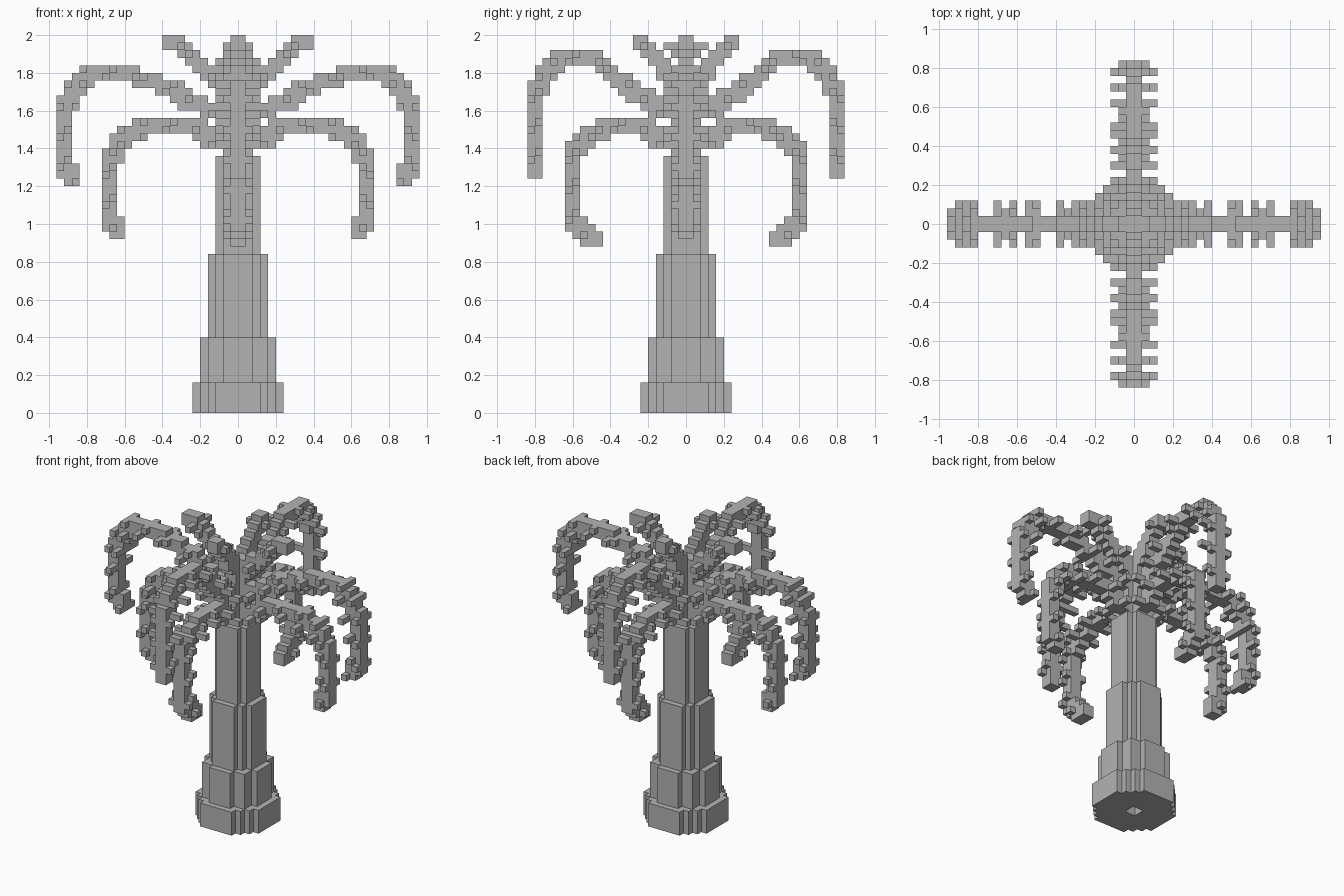
import bpy, bmesh, math

if "Cube" in bpy.data.objects:
    bpy.data.objects.remove(bpy.data.objects["Cube"])

V = 0.04  # size of one cube cell

grey = bpy.data.materials.new("plain grey")
grey.diffuse_color = (0.45, 0.45, 0.45, 1)
grey.use_nodes = True
grey.node_tree.nodes["Principled BSDF"].inputs["Base Color"].default_value = grey.diffuse_color

# face direction -> corner offsets (counter-clockwise seen from outside)
SIDES = {
    (1, 0, 0): [(1, 0, 0), (1, 1, 0), (1, 1, 1), (1, 0, 1)],
    (-1, 0, 0): [(0, 0, 0), (0, 0, 1), (0, 1, 1), (0, 1, 0)],
    (0, 1, 0): [(0, 1, 0), (0, 1, 1), (1, 1, 1), (1, 1, 0)],
    (0, -1, 0): [(0, 0, 0), (1, 0, 0), (1, 0, 1), (0, 0, 1)],
    (0, 0, 1): [(0, 0, 1), (1, 0, 1), (1, 1, 1), (0, 1, 1)],
    (0, 0, -1): [(0, 0, 0), (0, 1, 0), (1, 1, 0), (1, 0, 0)],
}


def voxel_object(name, cells):
    """Skin a set of cube cells with their exposed faces only."""
    bm = bmesh.new()
    verts = {}

    def vert(p):
        if p not in verts:
            verts[p] = bm.verts.new([c * V for c in p])
        return verts[p]

    for x, y, z in sorted(cells):
        for (dx, dy, dz), corners in SIDES.items():
            if (x + dx, y + dy, z + dz) not in cells:
                bm.faces.new([vert((x + a, y + b, z + c)) for a, b, c in corners])
    bmesh.ops.dissolve_limit(bm, angle_limit=math.radians(1),
                             verts=bm.verts[:], edges=bm.edges[:])
    mesh = bpy.data.meshes.new(name)
    bm.to_mesh(mesh)
    bm.free()
    mesh.materials.append(grey)
    obj = bpy.data.objects.new(name, mesh)
    bpy.context.collection.objects.link(obj)


def disc(radius, z0, z1, hole=0):
    """Stepped round slab of cells."""
    n = math.ceil(radius)
    return {(x, y, z) for x in range(-n, n) for y in range(-n, n)
            for z in range(z0, z1)
            if hole <= math.hypot(x + .5, y + .5) <= radius}


def trace(path):
    """Cells passed by a polyline, in order."""
    steps = []
    for (u0, z0), (u1, z1) in zip(path, path[1:]):
        for i in range(41):
            t = i / 40
            p = (math.floor(u0 + (u1 - u0) * t + .5), math.floor(z0 + (z1 - z0) * t + .5))
            if p not in steps:
                steps.append(p)
    return steps


def frond(name, path, axis, sign):
    """Two-cell thick rib with leaflets sticking out on both sides."""
    cells = set()
    for i, (u, z) in enumerate(trace(path)):
        for du in (0, 1):
            for dz in (0, 1):
                cells |= {(u + du, s, z + dz) for s in (-1, 0)}
        if i % 2 == 1 and u > 2:
            k = (i // 2) % 2
            reach = 2 if k == 0 and z >= 35 else 1
            for r in range(1, reach + 1):
                cells |= {(u + k, r, z + k), (u + k, -1 - r, z + k)}
    placed = set()
    for u, s, z in cells:
        a = u if sign > 0 else -1 - u
        placed.add((a, s, z) if axis == "x" else (s, a, z))
    voxel_object(name, placed)


# Trunk: stacked tiers narrowing upwards, then the slim crown core
trunk = disc(6.1, 0, 4, hole=1) | disc(5.1, 4, 10) | disc(4.1, 10, 21) | disc(3.1, 21, 34)
voxel_object("trunk", trunk)
voxel_object("crown_core", disc(2.1, 34, 45))

# Fronds: (distance from the middle, height) of each rib
FRONDS = {
    "x": {
        "upper": [(2, 39), (5, 40), (8, 42), (11, 43), (14, 44), (18, 44), (20, 43),
                  (21, 41), (22, 39), (22, 32), (21, 30)],
        "lower": [(2, 35), (5, 37), (11, 37), (13, 36), (15, 34), (16, 32), (16, 25),
                  (15, 23)],
        "top": [(0, 42), (3, 44), (5, 46), (7, 48), (8, 48)],
    },
    "y": {
        "upper": [(2, 39), (5, 41), (8, 43), (11, 46), (14, 46), (17, 45), (18, 43),
                  (19, 41), (19, 31)],
        "lower": [(2, 35), (5, 37), (8, 37), (11, 36), (14, 34), (14, 25), (13, 23),
                  (11, 22)],
        "top": [(0, 42), (2, 45), (4, 47), (5, 48)],
    },
}
NAMES = {("x", 1): "right", ("x", -1): "left", ("y", 1): "back", ("y", -1): "front"}

for (axis, sign), side in NAMES.items():
    for level, path in FRONDS[axis].items():
        frond(f"{level}_frond_{side}", path, axis, sign)
